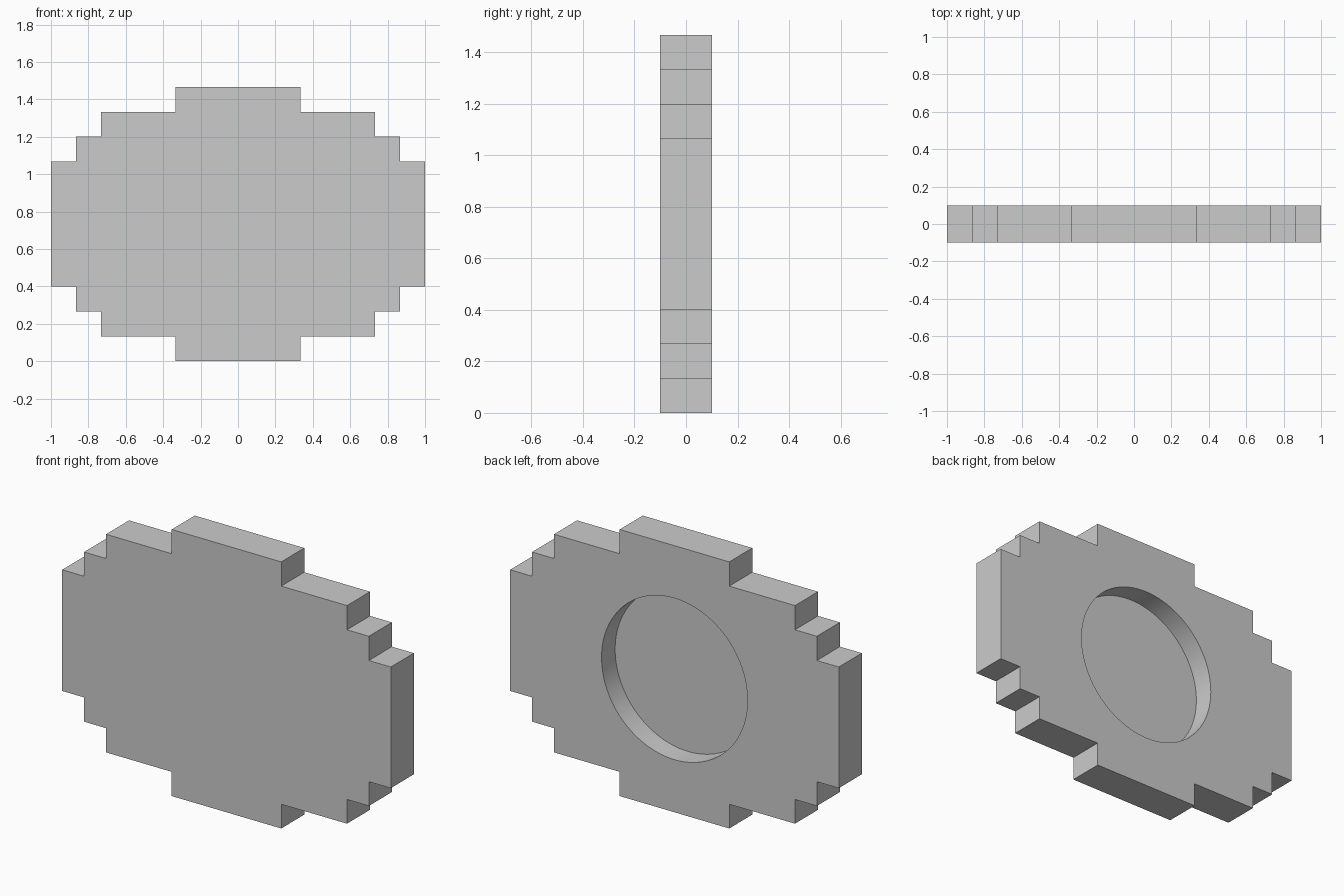
import bpy, bmesh, math
from mathutils import Matrix, Vector

if "Cube" in bpy.data.objects:
    bpy.data.objects.remove(bpy.data.objects["Cube"])

STEP = 2 / 15            # size of one stair step
HALF_T = 0.1             # half the plate thickness
MID_Z = 5.5 * STEP       # centre height
RADIUS, DEPTH = 0.444, 0.118


def new_object(name, bm):
    bmesh.ops.recalc_face_normals(bm, faces=bm.faces)
    mesh = bpy.data.meshes.new(name)
    bm.to_mesh(mesh)
    bm.free()
    obj = bpy.data.objects.new(name, mesh)
    bpy.context.collection.objects.link(obj)
    return obj


# Stepped plate: upper right quarter outline (in steps), mirrored both ways
quarter = [(7.5, 2.5), (6.5, 2.5), (6.5, 3.5), (5.5, 3.5),
           (5.5, 4.5), (2.5, 4.5), (2.5, 5.5)]
upper = quarter + [(-x, z) for x, z in reversed(quarter)]
outline = upper + [(x, -z) for x, z in reversed(upper)]

bm = bmesh.new()
front = bm.faces.new([bm.verts.new((x * STEP, -HALF_T, MID_Z + z * STEP)) for x, z in outline])
extruded = bmesh.ops.extrude_face_region(bm, geom=[front], use_keep_orig=True)
bmesh.ops.translate(bm, vec=Vector((0, 2 * HALF_T, 0)),
                    verts=[v for v in extruded["geom"] if isinstance(v, bmesh.types.BMVert)])
plate = new_object("stepped_plate", bm)

# Round recess in the back
bm = bmesh.new()
bmesh.ops.create_cone(bm, cap_ends=True, segments=96, radius1=RADIUS, radius2=RADIUS,
                      depth=2 * DEPTH,
                      matrix=Matrix.Translation((0, HALF_T, MID_Z)) @ Matrix.Rotation(math.pi / 2, 4, 'X'))
cutter = new_object("recess_cutter", bm)
cutter.hide_render = True

cut = plate.modifiers.new("recess", 'BOOLEAN')
cut.operation = 'DIFFERENCE'
cut.solver = 'EXACT'
cut.object = cutter

bpy.context.view_layer.objects.active = plate
plate.select_set(True)
bpy.ops.object.modifier_apply(modifier=cut.name)
bpy.data.objects.remove(cutter)
bpy.ops.object.shade_smooth_by_angle(angle=math.radians(30))
